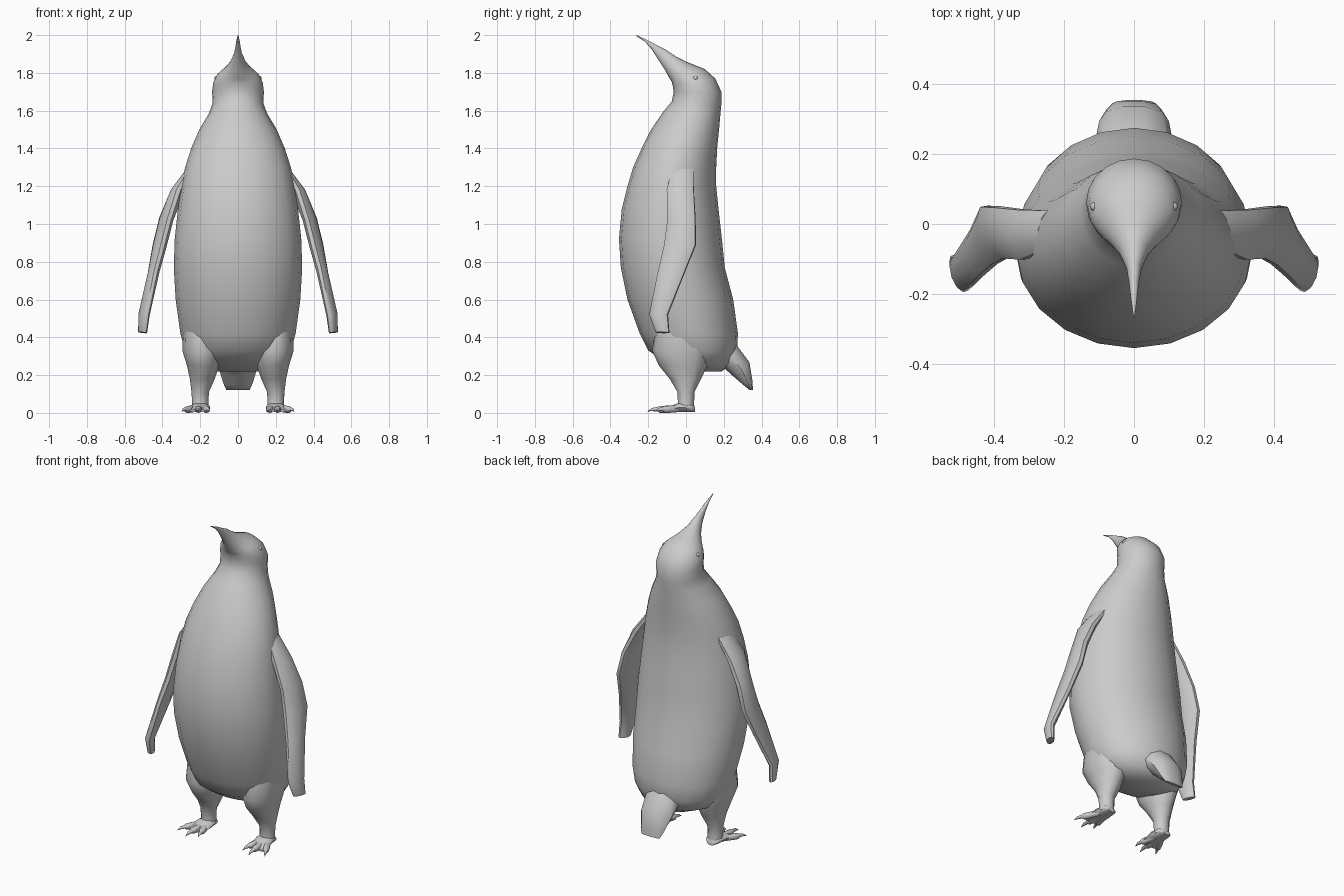
import bpy, bmesh, math
from mathutils import Vector as V


def loft(name, rings, sides, mirror=False):
    """Skin elliptical rings given as (centre, half axis u, half axis v)."""
    bm = bmesh.new()
    loops = []
    for c, u, v in rings:
        angles = [2 * math.pi * i / sides for i in range(sides)]
        loops.append([bm.verts.new(c + u * math.cos(a) + v * math.sin(a)) for a in angles])
    for a, b in zip(loops, loops[1:]):
        for i in range(sides):
            j = (i + 1) % sides
            bm.faces.new((a[i], a[j], b[j], b[i]))
    bm.faces.new(loops[0])
    bm.faces.new(loops[-1])
    bmesh.ops.recalc_face_normals(bm, faces=bm.faces)
    me = bpy.data.meshes.new(name)
    bm.to_mesh(me)
    bm.free()
    ob = bpy.data.objects.new(name, me)
    bpy.context.collection.objects.link(ob)
    if mirror:
        ob.modifiers.new("mirror", 'MIRROR').use_mirror_merge = False
    return ob


def profile_rings(rows):
    """Rows of front y, front z, back y, back z, half width on the centre line."""
    out = []
    for fy, fz, by, bz, w in rows:
        f, b = V((0, fy, fz)), V((0, by, bz))
        out.append(((f + b) / 2, V((w, 0, 0)), (b - f) / 2))
    return out


# Body, head and beak as one continuous skin
loft("body_head_and_beak", profile_rings([
    (.02, .22, .19, .22, .11),
    (-.11, .27, .24, .26, .23),
    (-.20, .33, .27, .33, .28),
    (-.245, .42, .275, .42, .305),
    (-.31, .60, .25, .60, .33),
    (-.345, .77, .205, .77, .34),
    (-.355, .92, .19, .92, .335),
    (-.34, 1.08, .172, 1.08, .318),
    (-.31, 1.20, .16, 1.20, .30),
    (-.28, 1.30, .16, 1.30, .28),
    (-.235, 1.40, .165, 1.40, .248),
    (-.185, 1.50, .175, 1.50, .205),
    (-.12, 1.595, .182, 1.58, .153),
    (-.075, 1.65, .187, 1.63, .134),
    (-.065, 1.70, .187, 1.70, .137),
    (-.07, 1.73, .155, 1.77, .131),
    (-.075, 1.75, .10, 1.82, .113),
    (-.08, 1.76, .05, 1.84, .093),
    (-.09, 1.775, 0, 1.86, .068),
    (-.108, 1.81, -.05, 1.885, .043),
    (-.14, 1.86, -.11, 1.925, .022),
    (-.18, 1.922, -.16, 1.95, .014),
    (-.217, 1.965, -.207, 1.975, .009),
    (-.265, 1.996, -.263, 2.0, .002)]), 20)

# Tail
loft("tail", profile_rings([
    (.13, .25, .23, .43, .12),
    (.20, .235, .282, .345, .11),
    (.25, .19, .338, .27, .10),
    (.305, .145, .353, .17, .078),
    (.335, .122, .355, .122, .062)]), 10)

# Flippers: leading point, trailing point, half thickness
flipper = []
for lead, trail, t in [
        ((.26, -.08, 1.28), (.24, .04, 1.29), .025),
        ((.315, -.105, 1.18), (.325, .045, 1.17), .036),
        ((.365, -.10, 1.02), (.395, .053, 1.03), .036),
        ((.40, -.12, .88), (.43, .055, .89), .035),
        ((.435, -.15, .75), (.46, -.01, .73), .030),
        ((.48, -.195, .52), (.515, -.095, .52), .026),
        ((.49, -.16, .425), (.52, -.088, .425), .020)]:
    a, b = V(lead), V(trail)
    chord = (b - a) / 2
    flipper.append(((a + b) / 2, V((chord.y, -chord.x, .2 * chord.y)).normalized() * t, chord))
loft("flipper", flipper, 10, True)

# Legs: centre x, centre y, z, half width, half depth
loft("leg", [(V((x, y, z)), V((rx, 0, 0)), V((0, ry, 0))) for x, y, z, rx, ry in [
    (.20, -.02, .44, .09, .14),
    (.192, -.025, .33, .103, .155),
    (.185, -.015, .25, .085, .128),
    (.189, -.003, .18, .066, .083),
    (.20, 0, .11, .046, .045),
    (.20, 0, .05, .043, .043),
    (.20, 0, .02, .046, .045)]], 12, True)

# Webbed foot pad: centre x, y, half width, half height
loft("foot_pad", [(V((x, y, h + .004)), V((w, 0, 0)), V((0, 0, h))) for x, y, w, h in [
    (.20, .047, .025, .012),
    (.20, .025, .045, .024),
    (.20, -.035, .053, .025),
    (.207, -.085, .058, .015),
    (.212, -.12, .052, .007)]], 12, True)

# Three toes per foot, each ending in a claw
for n, (base, tip) in enumerate([((.185, -.03), (.152, -.172)),
                                 ((.205, -.03), (.215, -.205)),
                                 ((.225, -.03), (.298, -.165))]):
    a, b = V((*base, 0)), V((*tip, 0))
    d = (b - a).normalized()
    side = V((d.y, -d.x, 0))
    rings = []
    for t, r, z in [(0, .017, .022), (.45, .019, .019), (.62, .018, .018), (.70, .011, .020),
                    (.86, .008, .018), (1, .001, .008)]:
        rings.append((a.lerp(b, t) + V((0, 0, z)), side * r, V((0, 0, r))))
    loft("toe_%d" % (n + 1), rings, 8, True)

# Eyes, barely proud of the head
loft("eye", [(V((.113 + .012 * math.sin(t), .05, 1.772)), V((0, .013 * math.cos(t), 0)),
              V((0, 0, .013 * math.cos(t)))) for t in (0, .5, 1, 1.45)], 10, True)

# Smooth shading
bpy.ops.object.select_all(action='SELECT')
bpy.context.view_layer.objects.active = bpy.context.selected_objects[0]
bpy.ops.object.shade_smooth_by_angle(angle=math.radians(55))
